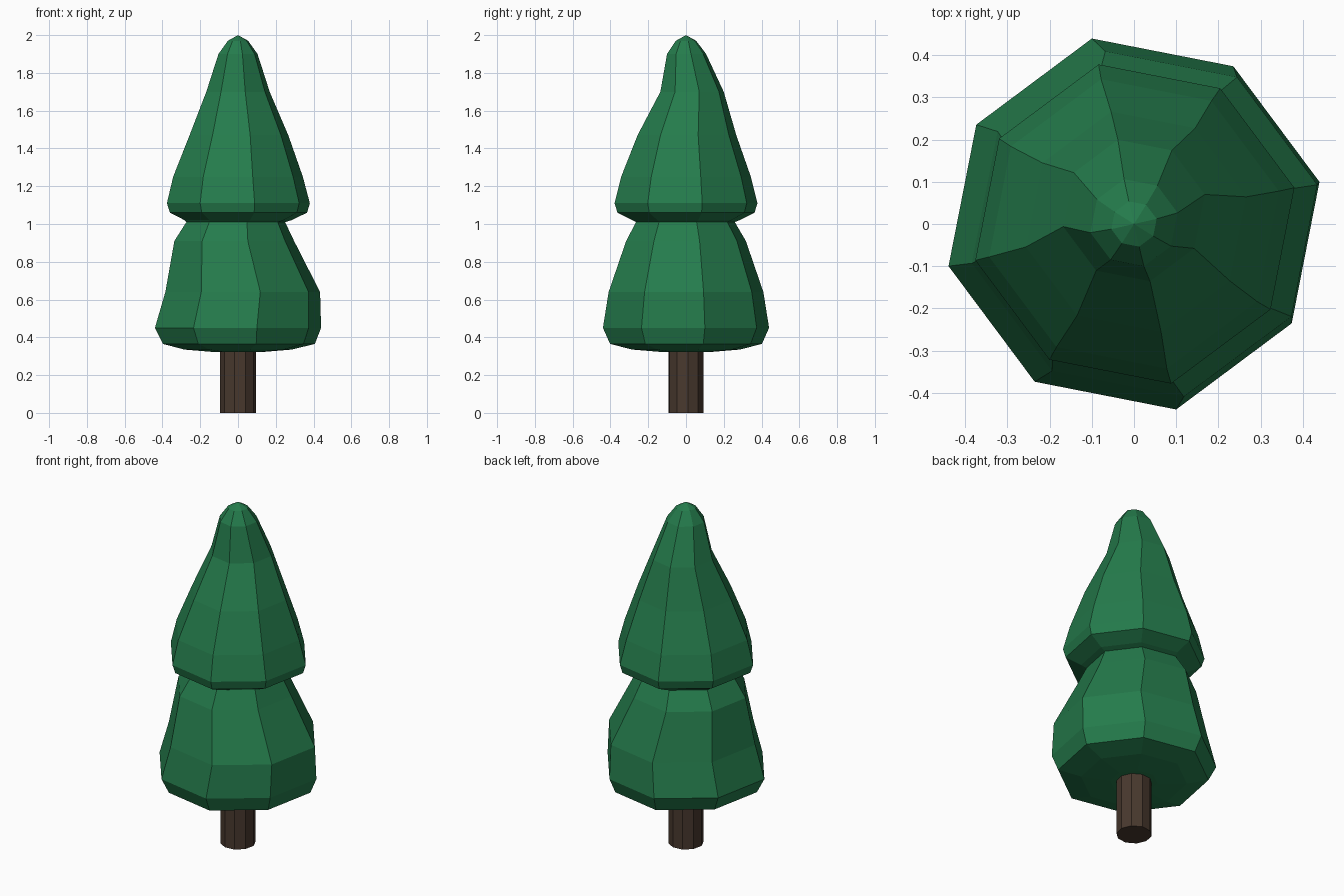
import bpy, bmesh
from math import cos, sin, radians

if "Cube" in bpy.data.objects:
    bpy.data.objects.remove(bpy.data.objects["Cube"])


def material(name, color):
    mat = bpy.data.materials.new(name)
    mat.diffuse_color = (*color, 1)
    mat.use_nodes = True
    mat.node_tree.nodes["Principled BSDF"].inputs["Base Color"].default_value = mat.diffuse_color
    return mat


def stacked_rings(name, rings, sides, start, mat, odd_scale=1.0, tip=None):
    """Skin a stack of polygon rings given as (z, radius, x shift, y shift)."""
    bm = bmesh.new()
    loops = []
    for z, r, dx, dy in rings:
        loop = []
        for i in range(sides):
            a = radians(start + 360 * i / sides)
            s = r * (odd_scale if i % 2 else 1)
            loop.append(bm.verts.new((s * cos(a) + dx, s * sin(a) + dy, z)))
        loops.append(loop)
    for low, high in zip(loops, loops[1:]):
        for i in range(sides):
            j = (i + 1) % sides
            bm.faces.new((low[i], low[j], high[j], high[i]))
    bm.faces.new(loops[0][::-1])
    if tip:
        top = bm.verts.new(tip)
        for i in range(sides):
            bm.faces.new((loops[-1][i], loops[-1][(i + 1) % sides], top))
    else:
        bm.faces.new(loops[-1])
    mesh = bpy.data.meshes.new(name)
    bm.to_mesh(mesh)
    bm.free()
    mesh.materials.append(mat)
    obj = bpy.data.objects.new(name, mesh)
    bpy.context.collection.objects.link(obj)
    return obj


green = material("needles", (0.018, 0.2, 0.072))
brown = material("bark", (0.065, 0.04, 0.027))

# Trunk: ten-sided post
stacked_rings("trunk", [(0, 0.095, 0, 0), (0.335, 0.095, 0, 0)], 10, 6, brown)

# Foliage: two eight-sided tiers, rings slightly off centre for a hand-cut look
foliage = [
    # lower tier
    (0.322, 0.13, 0, 0),
    (0.335, 0.29, 0, 0),
    (0.365, 0.412, 0.005, 0),
    (0.45, 0.451, 0, 0),
    (0.64, 0.42, 0.025, 0),
    (0.91, 0.325, -0.02, 0),
    # neck
    (1.01, 0.268, -0.012, -0.003),
    # upper tier
    (1.02, 0.29, 0, 0),
    (1.06, 0.372, 0.003, 0),
    (1.11, 0.388, 0.002, 0),
    (1.25, 0.352, 0, 0),
    (1.47, 0.268, 0.005, 0.005),
    (1.70, 0.172, 0, 0.032),
    (1.90, 0.106, 0, 0.003),
    (1.97, 0.055, 0, 0),
]
stacked_rings("foliage", foliage, 8, 12.8, green, 0.98, (0, 0, 2.0))
